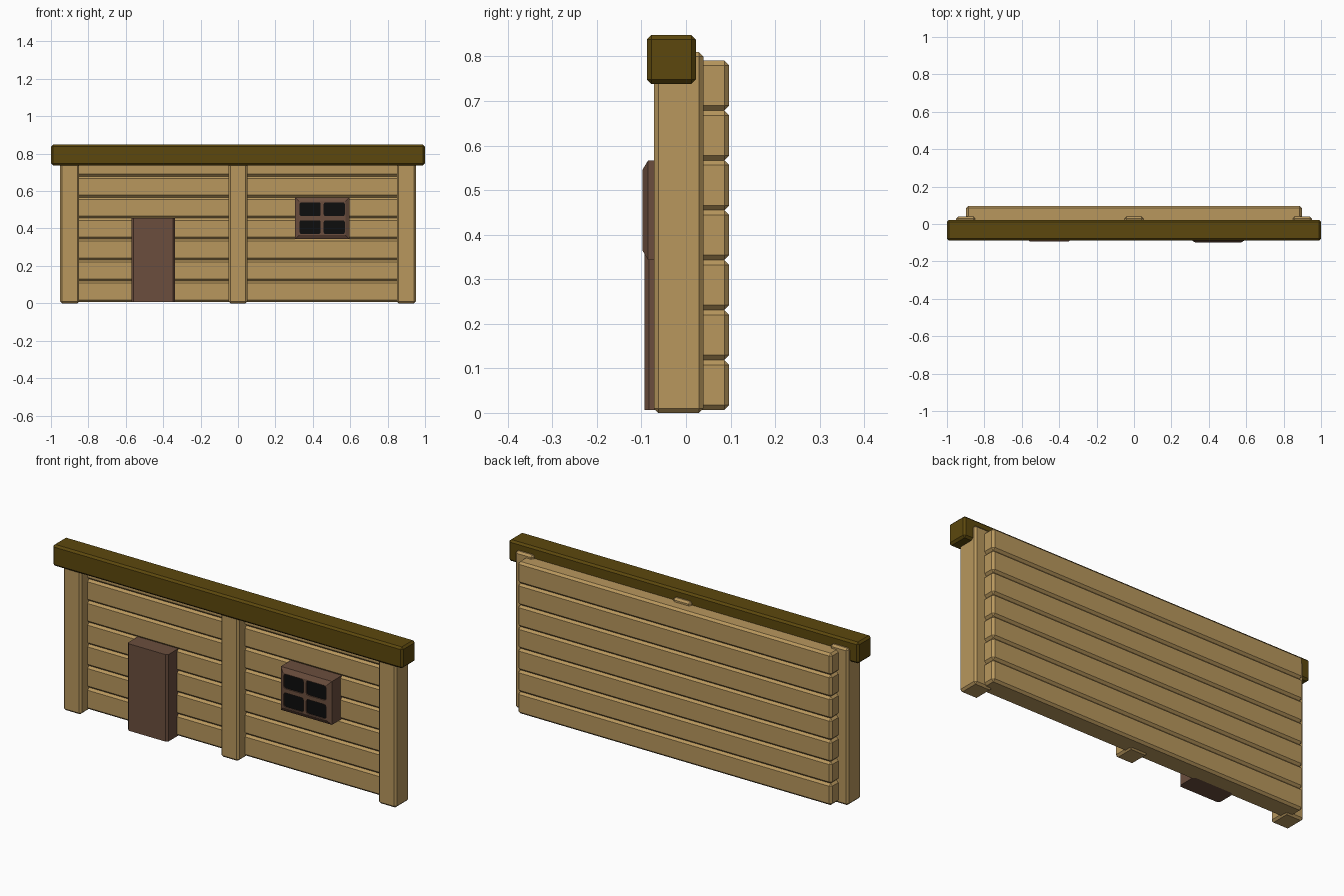
import bpy, bmesh

if "Cube" in bpy.data.objects:
    bpy.data.objects.remove(bpy.data.objects["Cube"])


def material(name, rgb):
    m = bpy.data.materials.new(name)
    m.diffuse_color = (*rgb, 1)
    m.use_nodes = True
    m.node_tree.nodes["Principled BSDF"].inputs["Base Color"].default_value = m.diffuse_color
    return m


TAN = material("tan_wood", (0.48, 0.31, 0.11))
BEAM = material("beam_wood", (0.107, 0.064, 0.004))
BROWN = material("brown_wood", (0.147, 0.076, 0.048))
GLASS = material("dark_glass", (0.004, 0.004, 0.004))


def box(name, x, y, z, mat, bevel=0.0, along=None, segments=1):
    """Box from (min, max) ranges; chamfers all edges, or only those parallel to axis `along`."""
    bm = bmesh.new()
    bmesh.ops.create_cube(bm, size=1)
    for v in bm.verts:
        for i, (lo, hi) in enumerate((x, y, z)):
            v.co[i] = hi if v.co[i] > 0 else lo
    if bevel:
        edges = [e for e in bm.edges if along is None
                 or abs((e.verts[0].co - e.verts[1].co)[along]) > 1e-5]
        bmesh.ops.bevel(bm, geom=edges, offset=bevel, segments=segments,
                        profile=0.5, affect='EDGES')
    me = bpy.data.meshes.new(name)
    bm.to_mesh(me)
    bm.free()
    ob = bpy.data.objects.new(name, me)
    bpy.context.collection.objects.link(ob)
    me.materials.append(mat)
    return ob


# Stacked wall planks
PITCH = 0.112
for i in range(7):
    z0 = 0.007 + i * PITCH
    box(f"wall_plank_{i + 1}", (-0.897, 0.897), (-0.014, 0.097), (z0, z0 + PITCH), TAN, 0.011)

# Upright posts
for name, cx in (("left_post", -0.9), ("middle_post", 0), ("right_post", 0.9)):
    box(name, (cx - 0.051, cx + 0.051), (-0.072, 0.039), (0, 0.81), TAN, 0.01)

# Top beam
box("top_beam", (-1, 1), (-0.088, 0.022), (0.738, 0.848), BEAM, 0.01)

# Door
box("door", (-0.569, -0.338), (-0.093, 0.01), (0.007, 0.456), BROWN, 0.01, along=2)

# Window frame: block whose front rim slopes inward
WX, WZ = 0.45, 0.455
frame = box("window_frame", (WX - 0.146, WX + 0.146), (-0.085, 0.0),
            (WZ - 0.112, WZ + 0.112), BROWN)
bm = bmesh.new()
bm.from_mesh(frame.data)
bm.faces.ensure_lookup_table()
front = min(bm.faces, key=lambda f: f.calc_center_median().y)
cap = bmesh.ops.extrude_face_region(bm, geom=[front])["geom"]
bmesh.ops.delete(bm, geom=[front], context='FACES_ONLY')
for v in (g for g in cap if isinstance(g, bmesh.types.BMVert)):
    v.co.y = -0.098
    v.co.x += 0.022 if v.co.x < WX else -0.022
    v.co.z += 0.022 if v.co.z < WZ else -0.022
bmesh.ops.recalc_face_normals(bm, faces=bm.faces)
bm.to_mesh(frame.data)
bm.free()

# Four rounded openings with dark panes set in them
for sx in (-1, 1):
    for sz in (-1, 1):
        xr = sorted((WX + sx * 0.008, WX + sx * 0.121))
        zr = sorted((WZ + sz * 0.011, WZ + sz * 0.085))
        cutter = box("opening_cutter", xr, (-0.12, -0.084), zr, GLASS, 0.01, along=1, segments=2)
        cutter.hide_render = True
        mod = frame.modifiers.new("opening", 'BOOLEAN')
        mod.operation, mod.solver, mod.object = 'DIFFERENCE', 'EXACT', cutter
        bpy.context.view_layer.objects.active = frame
        bpy.ops.object.modifier_apply(modifier=mod.name)
        bpy.data.objects.remove(cutter)
        box("window_pane", xr, (-0.092, -0.08), zr, GLASS, 0.01, along=1, segments=2)
